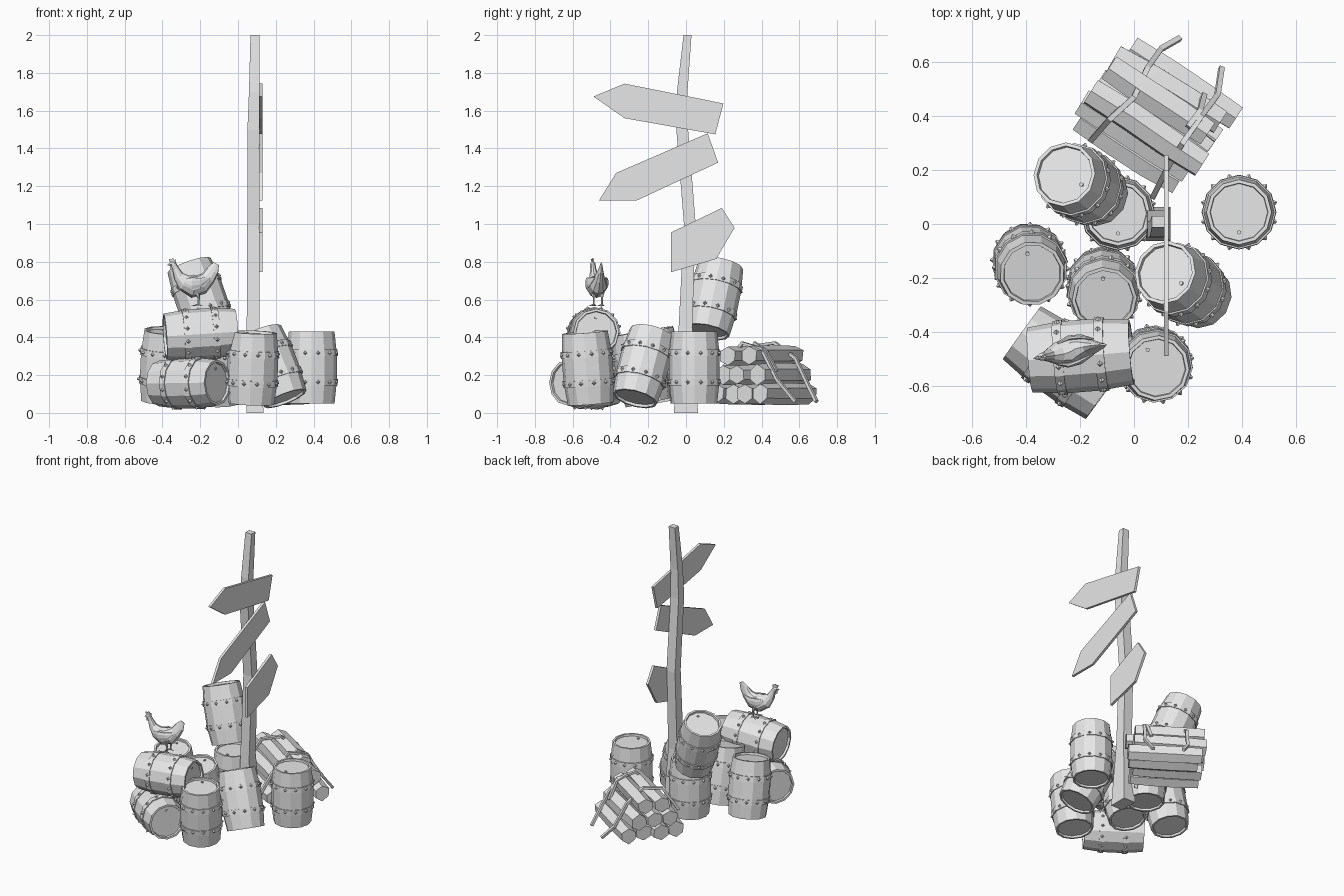
import bpy, bmesh, math, random
from mathutils import Vector, Matrix

random.seed(4)
if "Cube" in bpy.data.objects:
    bpy.data.objects.remove(bpy.data.objects["Cube"])

grey = bpy.data.materials.new("plain_grey")
grey.use_nodes = True
grey.diffuse_color = (0.8, 0.8, 0.8, 1)
grey.node_tree.nodes["Principled BSDF"].inputs["Base Color"].default_value = (0.8, 0.8, 0.8, 1)


def add_object(name, mesh):
    ob = bpy.data.objects.new(name, mesh)
    bpy.context.collection.objects.link(ob)
    return ob


def finish(bm, name):
    bmesh.ops.recalc_face_normals(bm, faces=bm.faces)
    mesh = bpy.data.meshes.new(name)
    bm.to_mesh(mesh)
    bm.free()
    mesh.materials.append(grey)
    return mesh


def skin(bm, rings, capped=True):
    """Bridge equal rings of points with quads."""
    loops = [[bm.verts.new(p) for p in ring] for ring in rings]
    n = len(loops[0])
    for a, b in zip(loops, loops[1:]):
        for i in range(n):
            j = (i + 1) % n
            bm.faces.new((a[i], a[j], b[j], b[i]))
    if capped:
        bm.faces.new(loops[0])
        bm.faces.new(loops[-1])


def tube(bm, path, sizes, side, sides, jitter=0.0):
    """Sweep an elliptical section; sizes are (half width along side, half depth)."""
    pts = [Vector(p) for p in path]
    wobble = [1 + random.uniform(-jitter, jitter) for _ in range(sides)]
    rings = []
    for k, p in enumerate(pts):
        t = (pts[min(k + 1, len(pts) - 1)] - pts[max(k - 1, 0)]).normalized()
        s = Vector(side)
        s = (s - t * s.dot(t)).normalized()
        d = t.cross(s)
        w, h = sizes[k] if isinstance(sizes, list) else sizes
        ring = []
        for i in range(sides):
            a = math.tau * (i + 0.5) / sides
            ring.append(p + (s * math.cos(a) * w + d * math.sin(a) * h) * wobble[i])
        rings.append(ring)
    skin(bm, rings)


# Barrel: lathed staves with recessed lids, raised bands, studs and a plug
def barrel_mesh():
    bm = bmesh.new()
    n = 12
    half = [(0.106, 0.176), (0.108, 0.19), (0.121, 0.19), (0.131, 0.095),
            (0.137, 0.095), (0.139, 0.06), (0.134, 0.06)]
    profile = half + [(r, -z) for r, z in reversed(half)]

    def circle(r, z):
        return [(r * math.cos(math.tau * i / n), r * math.sin(math.tau * i / n), z) for i in range(n)]
    skin(bm, [circle(r, z) for r, z in profile])
    for z in (-0.077, 0.077):
        for i in range(n):
            turn = Matrix.Rotation(math.tau * (i + 0.5) / n, 4, 'Z')
            place = turn @ Matrix.Translation((0.138, 0, z)) @ Matrix.Rotation(math.pi / 2, 4, 'Y')
            bmesh.ops.create_cone(bm, cap_ends=True, segments=4, radius1=0.013,
                                  radius2=0.003, depth=0.014, matrix=place)
    bmesh.ops.create_cone(bm, cap_ends=True, segments=6, radius1=0.008, radius2=0.008,
                          depth=0.01, matrix=Matrix.Translation((0, 0.075, 0.178)))
    return finish(bm, "barrel")


barrels = {  # name: (bottom centre, top centre)
    "barrel_far_left": ((0.39, 0.044, 0.05), (0.39, 0.044, 0.43)),
    "barrel_far_right": ((-0.395, -0.115, 0.06), (-0.378, -0.185, 0.44)),
    "barrel_middle": ((-0.115, -0.2, 0.05), (-0.11, -0.28, 0.43)),
    "barrel_front": ((0.07, -0.505, 0.045), (0.085, -0.535, 0.43)),
    "barrel_leaning": ((0.25, -0.27, 0.075), (0.115, -0.18, 0.42)),
    "barrel_back": ((-0.06, 0.04, 0.05), (-0.06, 0.04, 0.43)),
    "barrel_stacked": ((-0.135, 0.11, 0.425), (-0.26, 0.185, 0.785)),
    "barrel_lying_upper": ((-0.385, -0.505, 0.405), (-0.01, -0.475, 0.43)),
    "barrel_lying_lower": ((-0.415, -0.405, 0.155), (-0.11, -0.625, 0.16)),
}
shared = barrel_mesh()
for name, (low, high) in barrels.items():
    low, high = Vector(low), Vector(high)
    ob = add_object(name, shared)
    ob.location = (low + high) / 2
    ob.rotation_mode = 'QUATERNION'
    ob.rotation_quaternion = (high - low).to_track_quat('Z', 'Y')

# Signpost: crooked, tapering square post
bm = bmesh.new()
post = [(0.09, 0, 0, 0.045, 0.064), (0.08, -0.003, 0.45, 0.034, 0.036), (0.082, 0.02, 1.0, 0.033, 0.031),
        (0.082, -0.02, 1.5, 0.032, 0.031), (0.086, -0.02, 1.7, 0.028, 0.028), (0.09, 0.008, 2, 0.024, 0.021)]
skin(bm, [[(x + i * w, y + j * d, z) for i, j in ((-1, -1), (1, -1), (1, 1), (-1, 1))]
          for x, y, z, w, d in post])
add_object("sign_post", finish(bm, "sign_post"))

# Pointed sign boards on the post's left face, as y, z outlines
boards = {
    "sign_board_top": [(-0.49, 1.675), (-0.325, 1.743), (0.198, 1.638), (0.155, 1.475), (-0.325, 1.56)],
    "sign_board_middle": [(-0.46, 1.125), (-0.37, 1.27), (0.115, 1.48), (0.17, 1.325), (-0.26, 1.125)],
    "sign_board_low": [(-0.08, 0.745), (-0.08, 0.955), (0.19, 1.085), (0.257, 0.98), (0.16, 0.815)],
}
for name, outline in boards.items():
    bm = bmesh.new()
    skin(bm, [[(x, y, z) for y, z in outline] for x in (0.112, 0.129)])
    add_object(name, finish(bm, name))

# Firewood: three staggered rows of rough logs
along, across = Vector((0.84, -0.54, 0)), Vector((0.54, 0.84, 0))
centre = Vector((0.08, 0.40, 0))
for row in range(3):
    count = 4 - row
    for i in range(count):
        bm = bmesh.new()
        mid = centre + across * (i - (count - 1) / 2) * 0.104 + Vector((0, 0, 0.102 + row * 0.1))
        mid += along * random.uniform(-0.025, 0.025)
        reach = random.uniform(0.215, 0.25)
        path = [mid + along * reach * t + across * random.uniform(-0.006, 0.006) for t in (-1, -0.3, 0.4, 1)]
        tube(bm, path, [(0.056, 0.053), (0.06, 0.057), (0.06, 0.056), (0.054, 0.052)],
             across, 6, 0.1)
        add_object("log_%d_%d" % (row + 1, i + 1), finish(bm, "log"))

# Twigs draped over the firewood
twigs = [
    [(0.17, 0.69, 0.06), (0.10, 0.65, 0.14), (0.05, 0.58, 0.29), (0, 0.47, 0.37),
     (-0.09, 0.39, 0.36), (-0.16, 0.31, 0.2)],
    [(0.325, 0.58, 0.06), (0.31, 0.48, 0.18), (0.25, 0.40, 0.34), (0.18, 0.30, 0.37),
     (0.12, 0.2, 0.24), (0.07, 0.10, 0.08)],
    [(0.26, 0.48, 0.22), (0.245, 0.42, 0.33), (0.2, 0.36, 0.37)],
]
for k, path in enumerate(twigs):
    bm = bmesh.new()
    tube(bm, path, (0.014, 0.012), along, 4)
    add_object("twig_%d" % (k + 1), finish(bm, "twig"))


# Hen perched on the upper lying barrel
def hen_point(x, z, offset=0.0):
    return Vector((x, -0.473 + 0.2 * (x + 0.24) + offset, z))


sections = [  # x, z, half width, half depth
    (-0.372, 0.782, 0.002, 0.002), (-0.355, 0.79, 0.009, 0.009), (-0.343, 0.788, 0.015, 0.017),
    (-0.332, 0.765, 0.016, 0.018), (-0.315, 0.725, 0.024, 0.028), (-0.285, 0.69, 0.042, 0.046),
    (-0.24, 0.67, 0.054, 0.062), (-0.195, 0.68, 0.046, 0.054), (-0.16, 0.713, 0.028, 0.04),
    (-0.135, 0.752, 0.014, 0.034), (-0.115, 0.79, 0.004, 0.016)]
bm = bmesh.new()
tube(bm, [hen_point(x, z) for x, z, w, h in sections],
     [(w, h) for x, z, w, h in sections], (0, 1, 0), 10)
add_object("hen_body", finish(bm, "hen_body"))

bm = bmesh.new()
comb = [(-0.362, 0.8), (-0.366, 0.816), (-0.354, 0.811), (-0.345, 0.821), (-0.337, 0.81), (-0.327, 0.812), (-0.332, 0.79)]
wattle = [(-0.36, 0.78), (-0.358, 0.755), (-0.348, 0.757), (-0.345, 0.78)]
for outline in (comb, wattle):
    skin(bm, [[hen_point(x, z, o) for x, z in outline] for o in (-0.004, 0.004)])
add_object("hen_comb", finish(bm, "hen_comb"))

for side, label in ((-1, "right"), (1, "left")):
    # Wing
    bm = bmesh.new()
    tube(bm, [hen_point(x, z, side * o) for x, z, o in
              ((-0.285, 0.695, 0.038), (-0.245, 0.685, 0.05), (-0.2, 0.69, 0.046), (-0.15, 0.715, 0.028))],
         [(0.004, 0.015), (0.01, 0.034), (0.01, 0.027), (0.003, 0.004)], (0, 1, 0), 8)
    add_object("hen_wing_" + label, finish(bm, "hen_wing"))
    # Leg and toes
    bm = bmesh.new()
    o = side * 0.022
    tube(bm, [hen_point(-0.22, 0.64, o), hen_point(-0.207, 0.61, o), hen_point(-0.21, 0.572, o)],
         [(0.018, 0.02), (0.006, 0.006), (0.005, 0.005)], (0, 1, 0), 6)
    for dx, dy in ((-0.035, 0), (-0.026, 0.018), (-0.026, -0.018), (0.02, 0)):
        tube(bm, [hen_point(-0.21, 0.574, o), hen_point(-0.21 + dx, 0.566, o + dy)],
             [(0.005, 0.005), (0.002, 0.002)], (0, 0, 1), 4)
    add_object("hen_leg_" + label, finish(bm, "hen_leg"))
